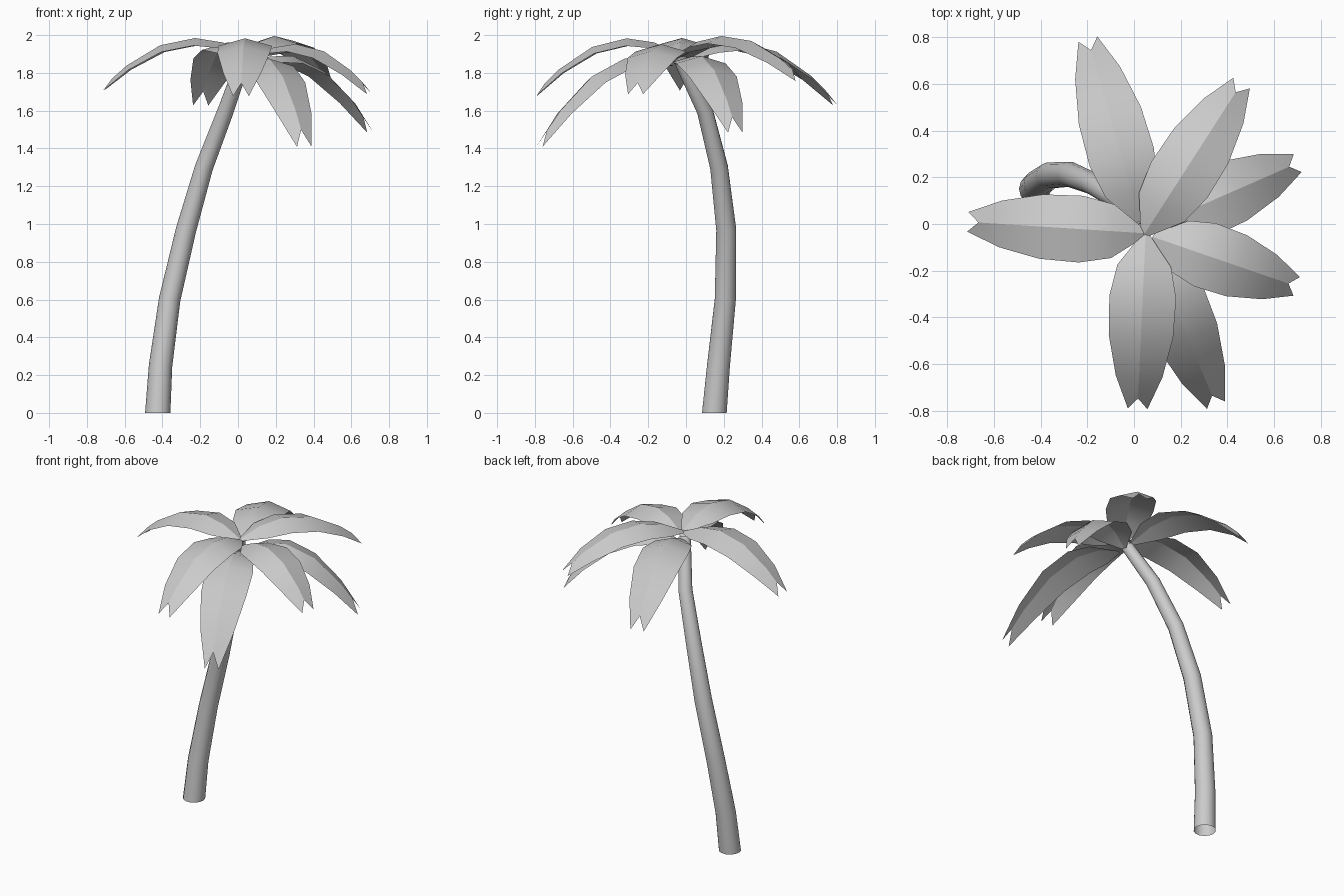
import bpy, bmesh, math
from mathutils import Vector

if "Cube" in bpy.data.objects:
    bpy.data.objects.remove(bpy.data.objects["Cube"])


def finish(bm, name, angle):
    mesh = bpy.data.meshes.new(name)
    bm.to_mesh(mesh)
    bm.free()
    obj = bpy.data.objects.new(name, mesh)
    bpy.context.collection.objects.link(obj)
    bpy.ops.object.select_all(action='DESELECT')
    obj.select_set(True)
    bpy.context.view_layer.objects.active = obj
    bpy.ops.object.shade_smooth_by_angle(angle=math.radians(angle))
    return obj


# Trunk: tapered rings swept along a bent path (x, y, z, radius)
path = [(-.425, .15, 0, .067), (-.41, .172, .25, .062), (-.362, .208, .6, .057),
        (-.275, .213, .97, .054), (-.18, .175, 1.3, .048), (-.065, .10, 1.6, .043),
        (.03, -.03, 1.87, .037)]
SIDES = 14
bm = bmesh.new()
rings = []
for i, (x, y, z, r) in enumerate(path):
    a = Vector(path[max(i - 1, 0)][:3])
    b = Vector(path[min(i + 1, len(path) - 1)][:3])
    t = (b - a).normalized() if i else Vector((0, 0, 1))
    u = Vector((0, 1, 0)).cross(t).normalized()
    v = t.cross(u)
    rings.append([bm.verts.new(Vector((x, y, z)) + r * (u * math.cos(k) + v * math.sin(k)))
                  for k in (2 * math.pi * j / SIDES for j in range(SIDES))])
for lo, hi in zip(rings, rings[1:]):
    for j in range(SIDES):
        k = (j + 1) % SIDES
        bm.faces.new((lo[j], lo[k], hi[k], hi[j]))
finish(bm, "trunk", 40)

# Leaf outline: (position along leaf, half width)
OUTLINE = [(0, .015), (.17, .115), (.36, .143), (.6, .138), (.83, .1), (1, .042)]


def leaf(name, base, tip, lift):
    """Arched, ridged sheet with a forked tip; lift is the height of the arc's control point."""
    p0, p2 = Vector(base), Vector(tip)
    p1 = (p0 + p2) / 2
    p1.z = lift
    flat = Vector((p2.x - p0.x, p2.y - p0.y, 0)).normalized()
    side = Vector((0, 0, 1)).cross(flat)

    def at(t):
        return p0 * (1 - t) ** 2 + p1 * 2 * t * (1 - t) + p2 * t * t

    bm = bmesh.new()
    rows = []
    for t, w in OUTLINE:
        tangent = ((p1 - p0) * (1 - t) + (p2 - p1) * t).normalized()
        normal = tangent.cross(side)
        edge = at(t) - normal * w * .28
        ridge = at(.93) if t == 1 else at(t)
        rows.append([bm.verts.new(p) for p in (edge + side * w, ridge, edge - side * w)])
    for a, b in zip(rows, rows[1:]):
        bm.faces.new((a[0], a[1], b[1], b[0]))
        bm.faces.new((a[1], a[2], b[2], b[1]))
    bmesh.ops.recalc_face_normals(bm, faces=bm.faces)
    if sum(f.normal.z for f in bm.faces) < 0:
        bmesh.ops.reverse_faces(bm, faces=bm.faces)
    finish(bm, name, 30)


# Crown of seven leaves
leaf("leaf_left", (.05, -.04, 1.90), (-.72, .01, 1.715), 2.135)
leaf("leaf_back", (.03, 0, 1.87), (-.20, .80, 1.635), 2.135)
leaf("leaf_back_right", (.04, -.05, 1.90), (.465, .61, 1.765), 2.145)
leaf("leaf_right_back", (.06, -.02, 1.84), (.71, .265, 1.49), 2.045)
leaf("leaf_right_front", (.08, -.055, 1.88), (.705, -.27, 1.695), 2.09)
leaf("leaf_front_right", (.06, -.07, 1.84), (.355, -.785, 1.415), 2.035)
leaf("leaf_front", (.05, -.04, 1.90), (.015, -.80, 1.685), 2.14)
